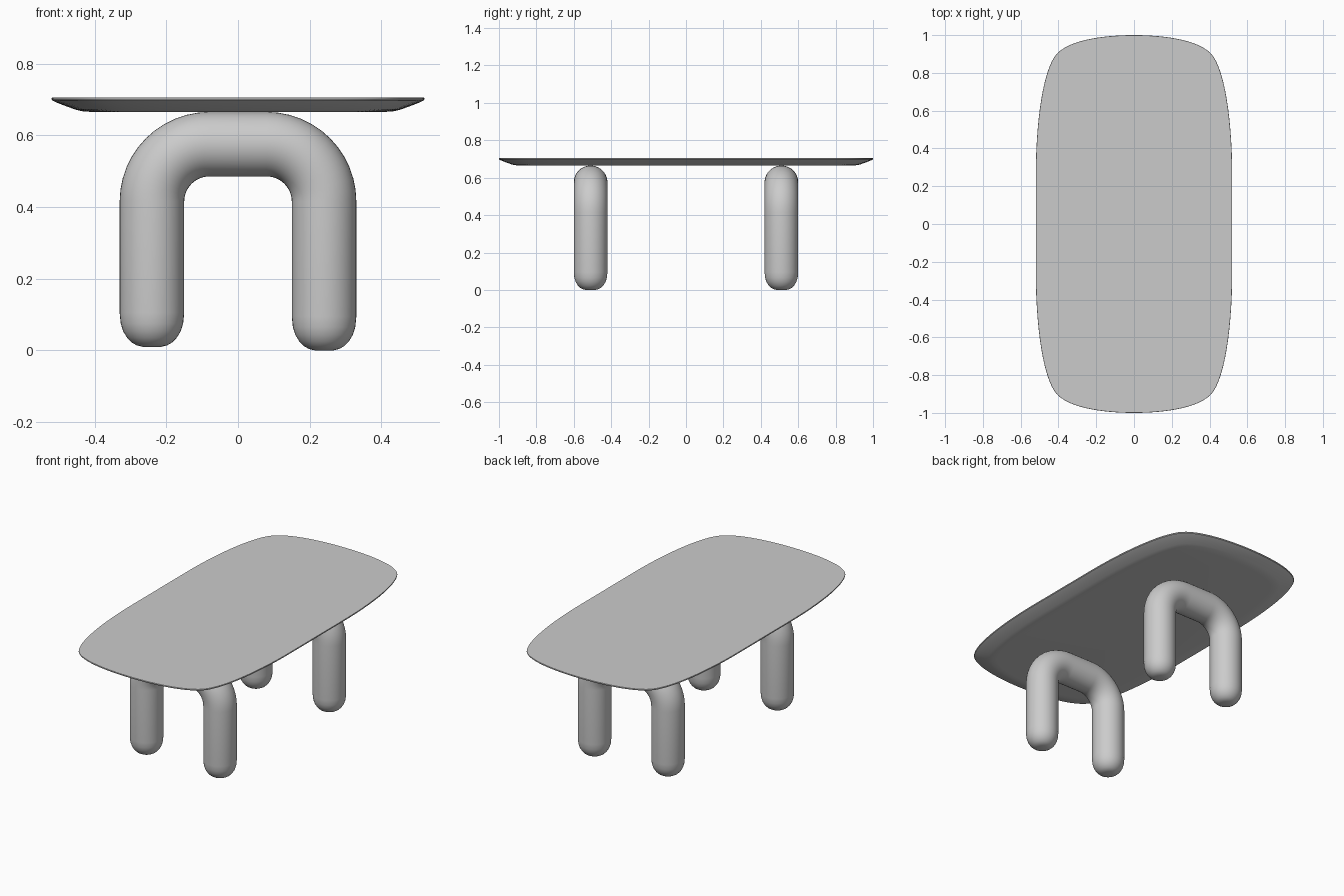
import bpy, bmesh
from math import sin, cos, pi, radians
from mathutils import Vector

if "Cube" in bpy.data.objects:
    bpy.data.objects.remove(bpy.data.objects["Cube"])


def loft(name, rings, angle):
    """Skin a list of closed rings and cap both ends."""
    bm = bmesh.new()
    loops = [[bm.verts.new(p) for p in ring] for ring in rings]
    n = len(loops[0])
    for a, b in zip(loops, loops[1:]):
        for i in range(n):
            j = (i + 1) % n
            bm.faces.new((a[i], a[j], b[j], b[i]))
    bm.faces.new(loops[0][::-1])
    bm.faces.new(loops[-1])
    bmesh.ops.recalc_face_normals(bm, faces=bm.faces)
    mesh = bpy.data.meshes.new(name)
    bm.to_mesh(mesh)
    bm.free()
    ob = bpy.data.objects.new(name, mesh)
    bpy.context.collection.objects.link(ob)
    bpy.ops.object.select_all(action='DESELECT')
    ob.select_set(True)
    bpy.context.view_layer.objects.active = ob
    bpy.ops.object.shade_smooth_by_angle(angle=radians(angle))
    return ob


def bezier(p, steps):
    a, b, c, d = [Vector(q) for q in p]
    pts = []
    for i in range(steps):
        t = i / steps
        u = 1 - t
        pts.append(a * u**3 + b * 3 * u * u * t + c * 3 * u * t * t + d * t**3)
    return pts


# Table top: soft rounded outline, bevelled underside
quarter = [Vector((0.52, 0))]
quarter += bezier([(0.52, 0.25), (0.52, 0.55), (0.48, 0.83), (0.405, 0.905)], 14)
quarter += bezier([(0.405, 0.905), (0.33, 0.98), (0.14, 1), (0, 1)], 14)
quarter.append(Vector((0, 1)))
half = quarter + [Vector((-p.x, p.y)) for p in quarter[-2::-1]]
outline = half + [Vector((p.x, -p.y)) for p in half[-2:0:-1]]
section = [(0.11, 0.665), (0.085, 0.667), (0.065, 0.672), (0.035, 0.683),
           (0.012, 0.692), (0.002, 0.697), (0, 0.701), (0.001, 0.705)]
loft("table_top",
     [[(p.x * (1 - d / 0.52), p.y * (1 - d), z) for p in outline] for d, z in section], 35)

# Arched tube legs with rounded feet
R, BEND, LEG_X, BEND_Z = 0.09, 0.16, 0.24, 0.415
FOOT = [(0.0, 0.025), (0.004, 0.042), (0.012, 0.056), (0.025, 0.069),
        (0.043, 0.08), (0.065, 0.087), (0.095, 0.09)]


def arch_rings(y):
    stations = []  # x, z, tangent angle, radius
    for h, r in FOOT:
        stations.append((-LEG_X, 0.01 + h, pi / 2, r))
    for i in range(13):
        a = pi / 2 * i / 12
        stations.append((-LEG_X + BEND * (1 - cos(a)), BEND_Z + BEND * sin(a), pi / 2 - a, R))
    for i in range(13):
        a = pi / 2 * i / 12
        stations.append((LEG_X - BEND + BEND * sin(a), BEND_Z + BEND * cos(a), -a, R))
    for h, r in reversed(FOOT):
        stations.append((LEG_X, h, -pi / 2, r))
    rings = []
    for x, z, t, r in stations:
        ring = []
        for k in range(40):
            c, s = r * cos(2 * pi * k / 40), r * sin(2 * pi * k / 40)
            ring.append((x - sin(t) * c, y + s, z + cos(t) * c))
        rings.append(ring)
    return rings


for name, y in (("front_leg_arch", -0.51), ("back_leg_arch", 0.51)):
    loft(name, arch_rings(y), 50)
